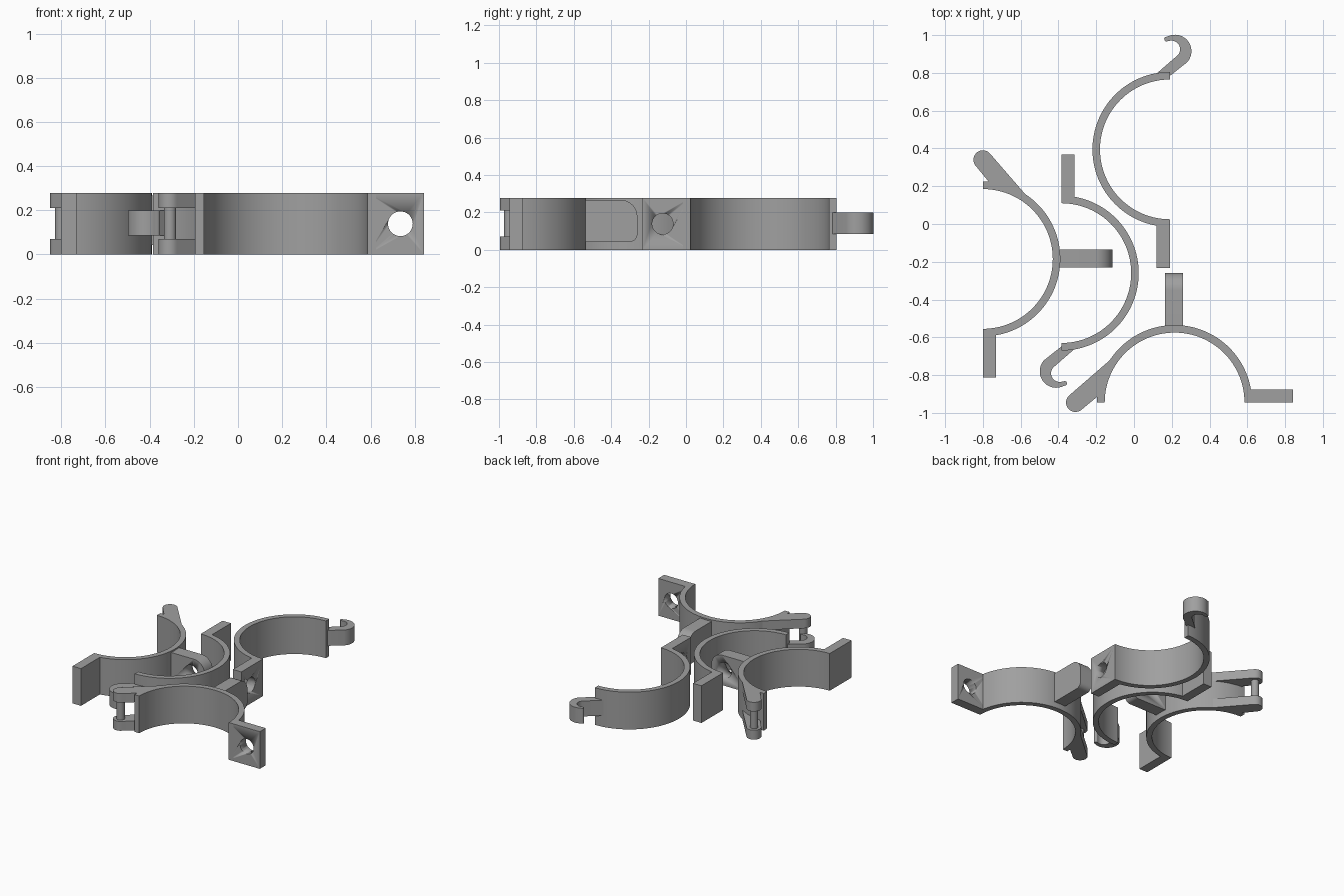
import bpy, bmesh, math
from mathutils import Matrix

if "Cube" in bpy.data.objects:
    bpy.data.objects.remove(bpy.data.objects["Cube"])

H = 0.278                 # clamp height
RI, RO = 0.37, 0.41       # half ring radii
GAP = (0.07, 0.21)        # slot between latch ears

mat = bpy.data.materials.new("grey plastic")
mat.diffuse_color = (0.35, 0.35, 0.35, 1)
mat.use_nodes = True
mat.node_tree.nodes["Principled BSDF"].inputs["Base Color"].default_value = mat.diffuse_color


def arc(cx, cy, r, a0, a1, n):
    """Points along an arc, angles in degrees."""
    return [(cx + r * math.cos(math.radians(a0 + (a1 - a0) * i / n)),
             cy + r * math.sin(math.radians(a0 + (a1 - a0) * i / n))) for i in range(n + 1)]


def prism(name, pts, lo, hi, place, axes=Matrix.Identity(4)):
    """Extrude a closed profile from lo to hi, then turn and place it."""
    bm = bmesh.new()
    face = bm.faces.new([bm.verts.new((x, y, lo)) for x, y in pts])
    ext = bmesh.ops.extrude_face_region(bm, geom=[face])
    bmesh.ops.translate(bm, vec=(0, 0, hi - lo),
                        verts=[v for v in ext["geom"] if isinstance(v, bmesh.types.BMVert)])
    bm.transform(place @ axes)
    bmesh.ops.recalc_face_normals(bm, faces=bm.faces)
    me = bpy.data.meshes.new(name)
    bm.to_mesh(me)
    bm.free()
    me.materials.append(mat)
    ob = bpy.data.objects.new(name, me)
    bpy.context.collection.objects.link(ob)
    bpy.ops.object.select_all(action='DESELECT')
    ob.select_set(True)
    bpy.context.view_layer.objects.active = ob
    bpy.ops.object.shade_smooth_by_angle(angle=math.radians(30))
    return ob


def drill(ob, cutter):
    mod = ob.modifiers.new("hole", 'BOOLEAN')
    mod.operation, mod.solver, mod.object = 'DIFFERENCE', 'EXACT', cutter
    cutter.hide_render = True
    cutter.hide_set(True)


XZ = Matrix(((1, 0, 0, 0), (0, 0, 1, 0), (0, 1, 0, 0), (0, 0, 0, 1)))   # profile in x,z
YZ = Matrix(((0, 0, 1, 0), (1, 0, 0, 0), (0, 1, 0, 0), (0, 0, 0, 1)))   # profile in y,z


def half_ring(place, side):
    """Half ring opening towards -y, with a drilled bolt tab on one side."""
    prism("half_ring", arc(0, 0, RO, 0, 180, 64) + arc(0, 0, RI, 180, 0, 64), 0, H, place)
    x0, x1 = side * 0.372, side * 0.627
    tab = prism("bolt_tab", [(x0, 0), (x1, 0), (x1, H), (x0, H)], 0, 0.07, place, XZ)
    drill(tab, prism("tab_hole_cutter", arc(side * 0.52, H / 2, 0.056, 0, 350, 35),
                     -0.05, 0.12, place, XZ))


def latch_clamp(place):
    half_ring(place, 1)
    # two ears joined by a cross pin
    ear = [(-0.335, 0.231), (-0.37, 0.15), (-0.38, 0), (-0.41, 0), (-0.41, 0.03)]
    ear = ear[:1] + arc(0, 0, 0.39, 145, 178, 10) + ear[3:]
    ear += list(reversed(arc(-0.525, 0, 0.05, 130, 315, 20)))
    for name, lo, hi in (("lower_ear", 0, GAP[0]), ("upper_ear", GAP[1], H)):
        prism(name, ear, lo, hi, place)
    prism("latch_pin", arc(-0.523, 0, 0.028, 0, 345, 23), GAP[0] - 0.01, GAP[1] + 0.01, place)
    # drilled lug with rounded corners
    lug = ([(0.39, 0.267), (0.39, 0.043)] + arc(0.645, 0.083, 0.04, -90, 0, 8)
           + arc(0.595, 0.177, 0.09, 0, 90, 12))
    lug_ob = prism("hanging_lug", lug, -0.05, 0.045, place, YZ)
    drill(lug_ob, prism("lug_hole_cutter", arc(0.575, 0.16, 0.056, 0, 350, 35),
                        -0.1, 0.1, place, YZ))


def hook_clamp(place):
    half_ring(place, -1)
    # hook that snaps over the latch pin
    hook = ([(-0.005, 0.385)] + arc(0.027, 0.52, 0.087, -43, 118, 28)
            + arc(-0.017, 0.584, 0.013, 120, 260, 8)
            + arc(0.008, 0.53, 0.046, 100, -41, 22) + [(-0.07, 0.402), (-0.06, 0.385)])
    prism("snap_hook", hook, 0.085, 0.2, place, Matrix.Rotation(-math.pi / 2, 4, 'Z'))


def at(x, y, deg):
    return Matrix.Translation((x, y, 0)) @ Matrix.Rotation(math.radians(deg), 4, 'Z')


latch_clamp(at(0.215, -0.945, 0))
latch_clamp(at(-0.8, -0.185, -90))
hook_clamp(at(0.19, 0.395, 90))
hook_clamp(at(-0.385, -0.26, -90))
